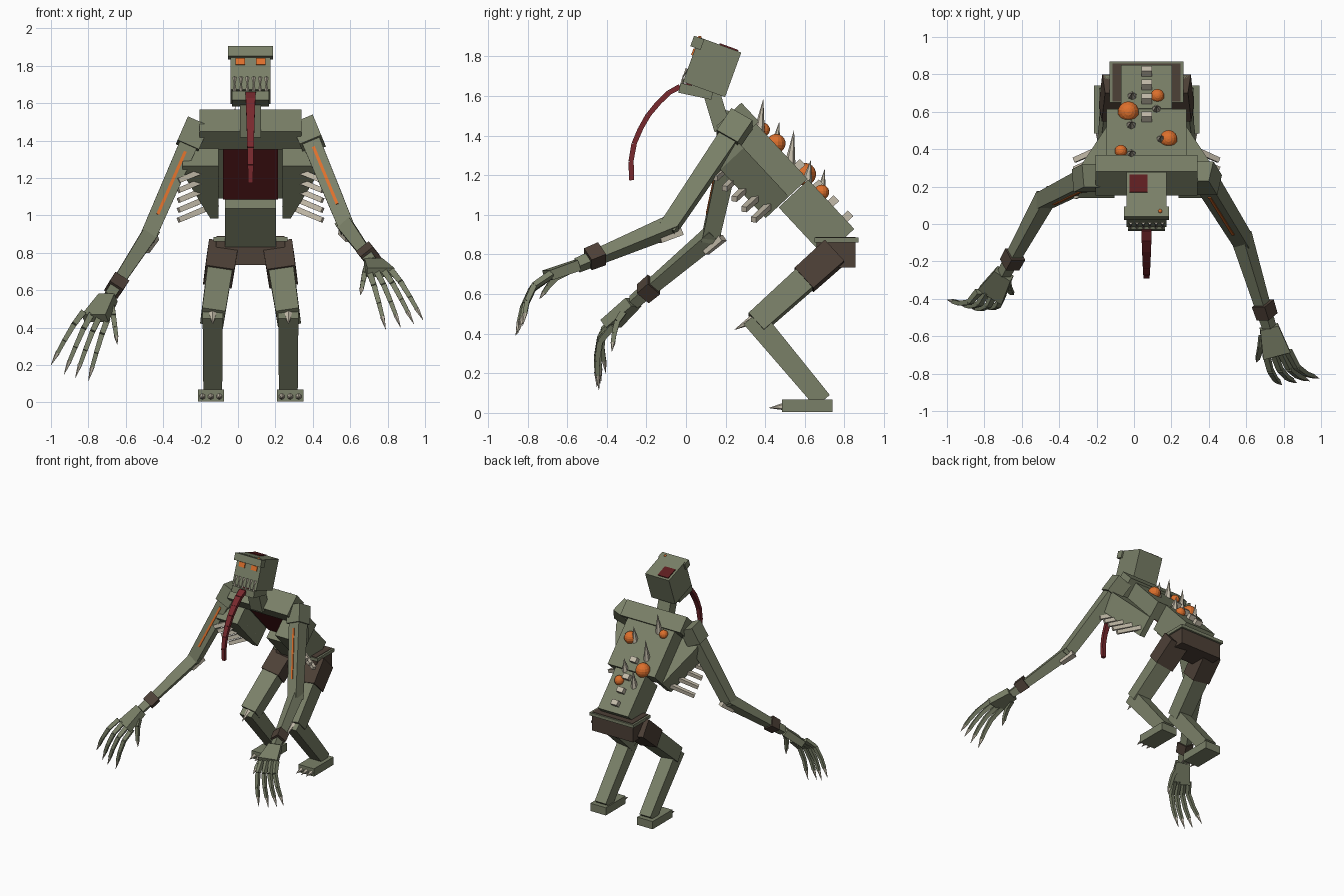
import bpy, bmesh, math
from mathutils import Vector, Matrix

if "Cube" in bpy.data.objects:
    bpy.data.objects.remove(bpy.data.objects["Cube"])

def material(name, rgb):
    m = bpy.data.materials.new(name)
    m.diffuse_color = (*rgb, 1)
    m.use_nodes = True
    m.node_tree.nodes["Principled BSDF"].inputs["Base Color"].default_value = m.diffuse_color
    return m

SKIN = material("grey green skin", (0.195, 0.216, 0.138))
CLOTH = material("dark brown cloth", (0.075, 0.052, 0.038))
BONE = material("pale bone", (0.55, 0.50, 0.40))
GLOW = material("orange glow", (0.72, 0.16, 0.025))
TONGUE = material("red tongue", (0.19, 0.022, 0.027))
FLESH = material("dark red flesh", (0.11, 0.012, 0.014))
CX = 0.067                                    # body centre line
TORSO = Matrix.Translation((CX, 0, 0)) @ Matrix.Rotation(math.radians(43), 4, 'X')
HEAD = Matrix.Translation((CX, 0.132, 1.746)) @ Matrix.Rotation(math.radians(-20), 4, 'X')
BODY = Matrix.Translation((CX, 0, 0))

def finish(name, bm, mat, frame=Matrix()):
    bmesh.ops.recalc_face_normals(bm, faces=bm.faces)
    me = bpy.data.meshes.new(name)
    bm.to_mesh(me)
    bm.free()
    me.materials.append(mat)
    ob = bpy.data.objects.new(name, me)
    ob.matrix_world = frame
    bpy.context.collection.objects.link(ob)
    return ob

def box(name, lo, hi, mat, frame=BODY):
    bm = bmesh.new()
    bmesh.ops.create_cube(bm, size=1)
    for v in bm.verts:
        v.co = [(lo[i] + hi[i]) / 2 + v.co[i] * (hi[i] - lo[i]) for i in range(3)]
    return finish(name, bm, mat, frame)

def axes(a, b, hint):
    z = (b - a).normalized()
    x = Vector(hint).cross(z).normalized()
    return x, z.cross(x), z

def beam(name, a, b, s0, s1, mat, hint=(0, 1, 0)):
    """Tapered box from a to b."""
    a, b = Vector(a), Vector(b)
    x, y, z = axes(a, b, hint)
    bm = bmesh.new()
    bmesh.ops.create_cube(bm, size=1)
    for v in bm.verts:
        p, s = (a, s0) if v.co.z < 0 else (b, s1)
        v.co = p + x * v.co.x * s[0] + y * v.co.y * s[1]
    return finish(name, bm, mat)

def spike(name, a, b, r, mat=BONE, sides=6):
    a, b = Vector(a), Vector(b)
    bm = bmesh.new()
    bmesh.ops.create_cone(bm, cap_ends=True, segments=sides, radius1=r, radius2=0.001,
                          depth=(b - a).length)
    q = (b - a).to_track_quat('Z', 'Y').to_matrix().to_4x4()
    return finish(name, bm, mat, Matrix.Translation((a + b) / 2) @ q)

def ball(name, c, r):
    bm = bmesh.new()
    bmesh.ops.create_uvsphere(bm, u_segments=14, v_segments=9, radius=r)
    return finish(name, bm, GLOW, Matrix.Translation(c))

# Torso, in a tilted frame: y is the back direction, z runs up the spine
box("chest", (-0.213, 1.12, 0.445), (0.213, 1.255, 0.84), SKIN, TORSO)
box("shoulder_yoke", (-0.272, 1.10, 0.825), (0.272, 1.273, 0.955), SKIN, TORSO)
box("abdomen", (-0.137, 1.05, 0.10), (0.137, 1.255, 0.44), SKIN, TORSO)
box("open_chest", (-0.147, 1.112, 0.445), (0.147, 1.121, 0.83), FLESH, TORSO)
for s in (-1, 1):
    # flared side panel of the rib cage
    bm = bmesh.new()
    prof = [(0.17, 0.445), (0.215, 0.445), (0.365, 0.78), (0.365, 0.83), (0.17, 0.83)]
    f = bm.faces.new([bm.verts.new((s * x, 0.965, u)) for x, u in prof])
    ext = bmesh.ops.extrude_face_region(bm, geom=[f])
    for v in ext["geom"]:
        if isinstance(v, bmesh.types.BMVert):
            v.co.y = 1.125
    finish("rib_panel", bm, SKIN, TORSO)
    for i in range(5):
        u = 0.48 + i * 0.072
        beam("rib", TORSO @ Vector((s * 0.18, 1.04, u)),
             TORSO @ Vector((s * 0.385, 0.915, u)), (0.032, 0.032), (0.028, 0.028), BONE)

# Back growths, vertebrae and spines
for u in (0.17, 0.275, 0.385, 0.525):
    box("vertebra", (-0.028, 1.24, u - 0.02), (0.028, 1.295, u + 0.02), BONE, TORSO)
for x, y, r in ((-0.03, 0.60, 0.057), (0.125, 0.685, 0.038), (0.185, 0.455, 0.048), (-0.07, 0.39, 0.034)):
    u = (0.917 - y) / 0.682
    ball("pustule", (x, y, 0.731 * u + 0.866), r)
for x, y, h in ((-0.015, 0.38, 0.15), (-0.015, 0.535, 0.16), (-0.01, 0.69, 0.13),
                (0.145, 0.46, 0.12), (0.12, 0.62, 0.10)):
    z = 0.731 * (0.917 - y) / 0.682 + 0.856
    spike("back_spine", (x, y - 0.01, z - 0.01), (x, y + 0.01, z + h), 0.028)

# Head
beam("neck", (CX, 0.185, 1.43), (CX, 0.125, 1.63), (0.11, 0.085), (0.11, 0.085), SKIN)
box("skull", (-0.108, -0.113, -0.12), (0.108, 0.113, 0.12), SKIN, HEAD)
box("brow", (-0.12, -0.14, 0.062), (0.12, -0.085, 0.118), SKIN, HEAD)
box("scalp_wound", (-0.09, -0.005, 0.119), (0.005, 0.095, 0.127), FLESH, HEAD)
for s in (-1, 1):
    box("eye", (s * 0.055 - 0.026, -0.121, 0.022), (s * 0.055 + 0.026, -0.112, 0.058), GLOW, HEAD)
ball("brow_pustule", HEAD @ Vector((0.073, -0.11, 0.117)), 0.011)
JAW = Matrix.Translation((CX, 0.045, 1.625)) @ Matrix.Rotation(math.radians(-12), 4, 'X')
box("jaw", (-0.1, -0.08, -0.025), (0.1, 0.09, 0.025), SKIN, JAW)
for i in range(6):
    x = -0.085 + i * 0.034
    spike("lower_tooth", JAW @ Vector((x, -0.07, 0.02)), JAW @ Vector((x, -0.075, 0.07)), 0.01, sides=4)
    spike("upper_tooth", HEAD @ Vector((x, -0.115, -0.05)), HEAD @ Vector((x, -0.12, -0.1)), 0.01, sides=4)

# Hanging tongue, a chain of tapering segments
path = [(0.03, 1.655), (-0.03, 1.648), (-0.085, 1.618), (-0.14, 1.565), (-0.19, 1.505),
        (-0.23, 1.435), (-0.262, 1.36), (-0.278, 1.27), (-0.274, 1.175)]
for i in range(len(path) - 1):
    w0, w1 = 0.06 - i * 0.0042, 0.06 - (i + 1) * 0.0042
    beam("tongue", (CX, *path[i]), (CX, *path[i + 1]), (w0, 0.027), (w1, 0.025), TONGUE, (0, 1, 0.3))

# Pelvis and legs
box("pelvis", (-0.185, 0.66, 0.735), (0.185, 0.855, 0.865), CLOTH)
box("belt", (-0.198, 0.65, 0.86), (0.198, 0.87, 0.885), SKIN)
box("belt_top", (-0.182, 0.655, 0.884), (0.182, 0.857, 0.889), CLOTH)
for s in (-1, 1):
    def leg(x, y, z):
        return Vector((CX + s * x, y, z))
    hip, knee, ankle = leg(0.15, 0.75, 0.81), leg(0.202, 0.355, 0.455), leg(0.202, 0.69, 0.06)
    beam("shorts_leg", hip, hip.lerp(knee, 0.39), (0.16, 0.145), (0.155, 0.14), CLOTH)
    beam("thigh", hip, knee, (0.14, 0.13), (0.125, 0.115), SKIN)
    beam("shin", knee + Vector((0, -0.02, 0.03)), ankle, (0.108, 0.115), (0.1, 0.095), SKIN)
    spike("knee_spike", leg(0.202, 0.345, 0.475), leg(0.202, 0.245, 0.42), 0.026)
    box("foot", (s * 0.212 - 0.07, 0.485, 0.005), (s * 0.212 + 0.07, 0.74, 0.068), SKIN)
    for t in (-0.045, 0, 0.045):
        spike("toe_claw", leg(0.212 + t, 0.49, 0.032), leg(0.212 + t, 0.42, 0.025), 0.018)

# Arms: shoulder, elbow, cuff, wrist, knuckle, inner and outer finger base, fingertips, thumb
ARMS = [
    ((0.377, 0.245, 1.43), (0.58, -0.085, 0.94), (0.70, -0.46, 0.79), (0.722, -0.55, 0.745),
     (0.762, -0.70, 0.695), (0.705, -0.69, 0.69), (0.825, -0.68, 0.70),
     [(0.79, -0.86, 0.39), (0.87, -0.85, 0.40), (0.94, -0.84, 0.42), (0.99, -0.825, 0.44)],
     (0.685, -0.60, 0.715), (0.655, -0.74, 0.575)),
    ((-0.243, 0.245, 1.43), (-0.48, 0.125, 0.89), (-0.65, -0.19, 0.625), (-0.695, -0.265, 0.56),
     (-0.765, -0.38, 0.45), (-0.70, -0.37, 0.44), (-0.83, -0.36, 0.48),
     [(-0.80, -0.44, 0.115), (-0.87, -0.45, 0.13), (-0.93, -0.43, 0.15), (-1.0, -0.405, 0.20)],
     (-0.675, -0.315, 0.51), (-0.645, -0.375, 0.31)),
]

def finger(name, base, tip, w, bulge):
    base, tip = Vector(base), Vector(tip)
    p1 = base.lerp(tip, 0.28) + bulge
    p2 = base.lerp(tip, 0.58) + bulge * 0.85
    p3 = p2.lerp(tip, 0.5)
    for a, b, k in ((base, p1, 1), (p1, p2, 0.88), (p2, p3, 0.76)):
        beam(name, a, b, (w * k, w * k), (w * k * 0.88, w * k * 0.88), SKIN)
    spike(name + "_claw", p3, tip, w * 0.42, BONE, 5)

for sh, el, cuff, wrist, kn, inner, outer, tips, tb, tt in ARMS:
    sh, el, cuff, wrist, kn = map(Vector, (sh, el, cuff, wrist, kn))
    d = (el - sh).normalized()
    beam("shoulder_cap", sh - d * 0.07, sh + d * 0.07, (0.125, 0.125), (0.125, 0.125), SKIN)
    beam("upper_arm", sh, el + d * 0.02, (0.1, 0.1), (0.085, 0.085), SKIN)
    y = axes(sh, el, (0, 1, 0))[1]
    beam("arm_stripe", sh.lerp(el, 0.18) - y * 0.0495, sh.lerp(el, 0.8) - y * 0.0455,
         (0.016, 0.008), (0.016, 0.008), GLOW)
    f = (cuff - el).normalized()
    beam("forearm", el - f * 0.03, wrist, (0.085, 0.085), (0.055, 0.055), SKIN)
    low = axes(el, cuff, (0, 0, 1))[1] * -0.045
    beam("elbow_bone", el - f * 0.05 + low, el + f * 0.07 + low, (0.05, 0.035), (0.04, 0.03), BONE, (0, 0, 1))
    beam("wrist_cuff", cuff - f * 0.04, cuff + f * 0.04, (0.088, 0.088), (0.084, 0.084), CLOTH)
    beam("hand", wrist, kn, (0.1, 0.055), (0.15, 0.05), SKIN, (0, 0, 1))
    for i, t in enumerate(tips):
        finger("finger", Vector(inner).lerp(Vector(outer), i / 3), t, 0.032, Vector((0, -0.045, 0.015)))
    finger("thumb", tb, tt, 0.032, Vector((0, -0.015, 0.01)))
